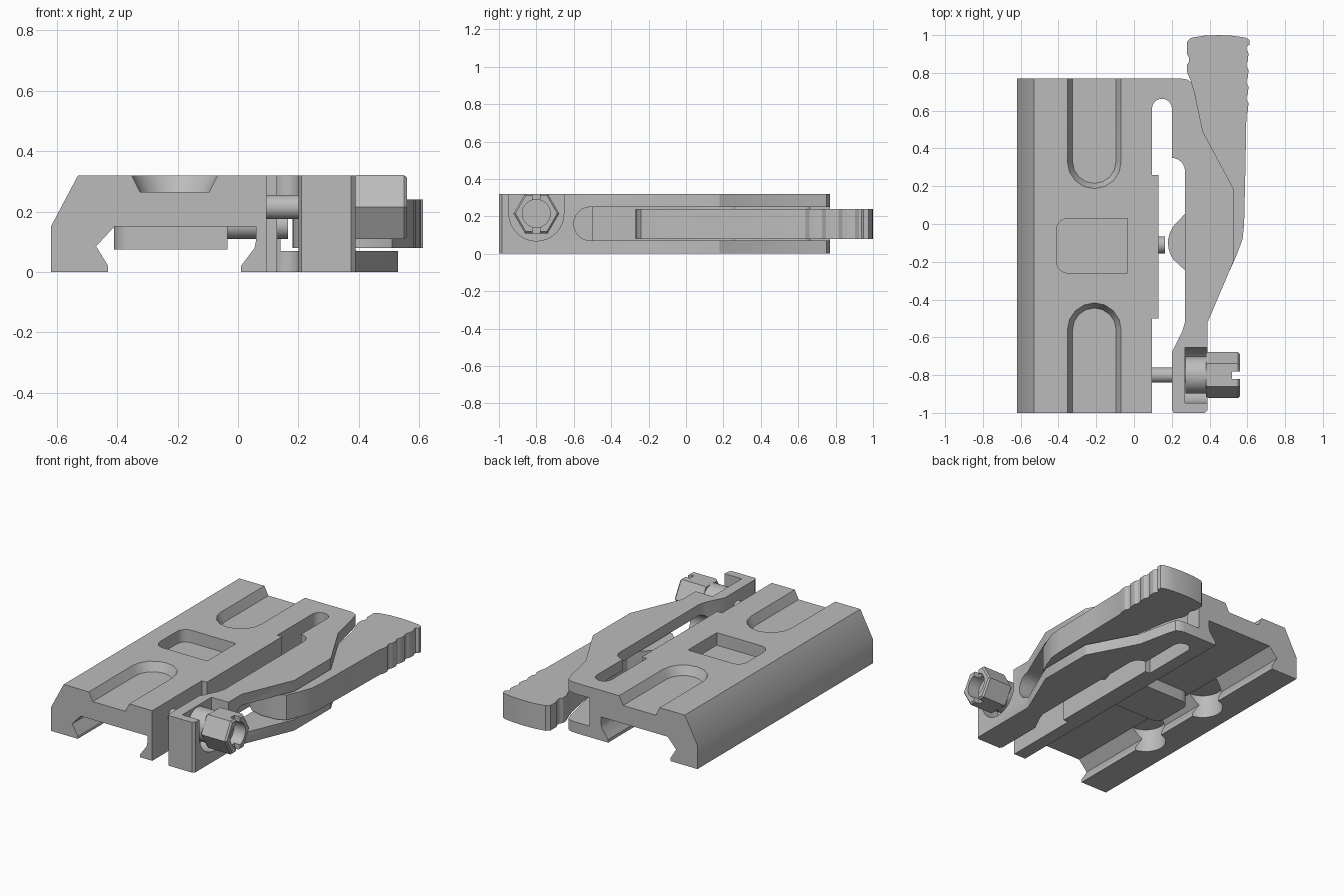
import bpy, bmesh, math
from math import sin, cos, pi

if "Cube" in bpy.data.objects:
    bpy.data.objects.remove(bpy.data.objects["Cube"])

metal = bpy.data.materials.new("plain_grey_metal")
GREY = (0.5, 0.5, 0.5, 1)
metal.diffuse_color = GREY
metal.use_nodes = True
metal.node_tree.nodes["Principled BSDF"].inputs["Base Color"].default_value = GREY


def loft(name, rings):
    """Closed solid through equal-length rings of 3D points."""
    bm = bmesh.new()
    loops = [[bm.verts.new(p) for p in ring] for ring in rings]
    n = len(loops[0])
    for a, b in zip(loops, loops[1:]):
        for i in range(n):
            j = (i + 1) % n
            bm.faces.new((a[i], a[j], b[j], b[i]))
    bm.faces.new(loops[0])
    bm.faces.new(loops[-1])
    bmesh.ops.recalc_face_normals(bm, faces=bm.faces)
    mesh = bpy.data.meshes.new(name)
    bm.to_mesh(mesh)
    bm.free()
    mesh.materials.append(metal)
    ob = bpy.data.objects.new(name, mesh)
    bpy.context.collection.objects.link(ob)
    return ob


def prism(name, pts, axis, lo, hi):
    """Extrude a 2D outline along an axis."""
    place = {"x": lambda a, b, t: (t, a, b),
             "y": lambda a, b, t: (a, t, b),
             "z": lambda a, b, t: (a, b, t)}[axis]
    return loft(name, [[place(a, b, t) for a, b in pts] for t in (lo, hi)])


def arc(cx, cy, r, start, end, n):
    return [(cx + r * cos(start + (end - start) * i / n),
             cy + r * sin(start + (end - start) * i / n)) for i in range(n + 1)]


def circle(cx, cy, r, n=32, turn=0):
    return arc(cx, cy, r, turn, turn + 2 * pi, n)[:-1]


def box(name, x0, x1, y0, y1, z0, z1):
    return prism(name, [(x0, y0), (x1, y0), (x1, y1), (x0, y1)], "z", z0, z1)


def boolean(ob, tool, operation="DIFFERENCE"):
    mod = ob.modifiers.new("shape", "BOOLEAN")
    mod.operation = operation
    mod.solver = "EXACT"
    mod.object = tool
    bpy.context.view_layer.objects.active = ob
    bpy.ops.object.modifier_apply(modifier=mod.name)
    bpy.data.objects.remove(tool)


def smooth(ob):
    bpy.ops.object.select_all(action="DESELECT")
    ob.select_set(True)
    bpy.context.view_layer.objects.active = ob
    bpy.ops.object.shade_smooth_by_angle(angle=math.radians(28))


# Main rail clamp: dovetail section running front to back
section = [(-0.62, 0), (-0.43, 0), (-0.43, 0.02), (-0.47, 0.085), (-0.41, 0.15),
           (0.06, 0.15), (0.06, 0.105), (0.055, 0.08), (0.01, 0.02), (0.01, 0),
           (0.095, 0), (0.095, 0.32), (-0.53, 0.32), (-0.62, 0.15)]
body = prism("mount_body", section, "y", -1, 0.77)

# Step, rear bridge and flexible side arm in one outline
arm = [(0.075, -0.5), (0.13, -0.5), (0.13, 0.26), (0.095, 0.26)]
arm += arc(0.148, 0.61, 0.053, pi, 0, 10)
arm += arc(0.2, 0.28, 0.07, pi / 2, 0, 6)
arm += [(0.27, -0.52), (0.255, -0.57), (0.2, -0.68), (0.2, -0.98), (0.21, -1),
        (0.375, -1), (0.39, -0.985), (0.39, -0.52), (0.53, -0.19), (0.53, 0.18),
        (0.365, 0.49), (0.32, 0.7), (0.305, 0.75), (0.28, 0.765), (0.25, 0.77),
        (0.075, 0.77)]
boolean(body, prism("arm_blank", arm, "z", 0, 0.32), "UNION")

# Lever slot through the arm, rounded at its front end
slot = arc(-0.51, 0.16, 0.09, pi / 2, 1.5 * pi, 12) + [(0.9, 0.07), (0.9, 0.25)]
boolean(body, prism("slot_cutter", slot, "x", 0.14, 0.7))

# Recess for the nut, open at the top
recess = arc(-0.8, 0.215, 0.147, pi, 2 * pi, 16) + [(-0.653, 0.4), (-0.947, 0.4)]
boolean(body, prism("recess_cutter", recess, "x", 0.27, 0.5))

# Two tapered grooves in the top, entering from each end
for way, centre, end in ((1, -0.56, -1.1), (-1, 0.33, 0.9)):
    rings = []
    for z, r in ((0.265, 0.115), (0.375, 0.17)):
        ring = [(x - 0.21, centre + way * y, z) for x, y in arc(0, 0, r, 0, pi, 8)]
        rings.append(ring + [(-0.21 - r, end, z), (-0.21 + r, end, z)])
    boolean(body, loft("groove_cutter", rings))

# Centre pocket in the top, with rounded corners on one side
pocket = [(-0.035, -0.26), (-0.035, 0.03)]
pocket += arc(-0.35, -0.03, 0.06, pi / 2, pi, 4)
pocket += arc(-0.35, -0.20, 0.06, pi, 1.5 * pi, 4)
boolean(body, prism("pocket_cutter", pocket, "z", 0.24, 0.4))

# Rounded reliefs in the lower rail either side of the cross lug
for y in (-0.38, 0.15):
    boolean(body, prism("relief_cutter", circle(-0.41, y, 0.12), "z", -0.1, 0.149))
smooth(body)

# Cross lug under the centre pocket
smooth(prism("cross_lug", pocket, "z", 0.075, 0.155))

# Cam lever with a grooved thumb tip
lever = arc(0.33, -0.1, 0.15, 0.72 * pi, 1.2 * pi, 10)
lever += [(0.27, -0.245), (0.35, -0.27), (0.45, -0.265), (0.51, -0.24),
          (0.545, -0.16), (0.575, -0.08), (0.583, 0), (0.59, 0.3), (0.595, 0.58)]
for i in range(4):
    y = 0.6 + 0.088 * i
    lever += [(0.603, y), (0.606, y + 0.04), (0.595, y + 0.06), (0.595, y + 0.075)]
lever += [(0.613, 0.95), (0.61, 0.975), (0.59, 0.987), (0.52, 0.997), (0.45, 1),
          (0.37, 0.997), (0.3, 0.985), (0.28, 0.965), (0.28, 0.9), (0.292, 0.88),
          (0.292, 0.86), (0.28, 0.84), (0.282, 0.8), (0.3, 0.76), (0.325, 0.68),
          (0.36, 0.48), (0.36, 0.3), (0.33, 0.12)]
smooth(prism("cam_lever", lever, "z", 0.08, 0.24))

# Plunger pin pressed by the cam
smooth(prism("plunger_pin", circle(-0.11, 0.155, 0.045), "x", -0.05, 0.165))

# Clamp screw: shaft, collar and slotted hollow hex nut
smooth(prism("screw_shaft", circle(-0.8, 0.215, 0.04), "x", 0.08, 0.29))
smooth(prism("nut_collar", circle(-0.8, 0.215, 0.098), "x", 0.272, 0.385))
rings = []
for x, r in ((0.38, 0.113), (0.392, 0.122), (0.55, 0.122), (0.56, 0.112)):
    rings.append([(x, y, z) for y, z in circle(-0.8, 0.215, r, 6)])
nut = loft("hex_nut", rings)
boolean(nut, prism("bore_cutter", circle(-0.8, 0.215, 0.075), "x", 0.48, 0.6))
boolean(nut, box("slot_cutter", 0.52, 0.6, -0.82, -0.78, 0, 0.5))
smooth(nut)
